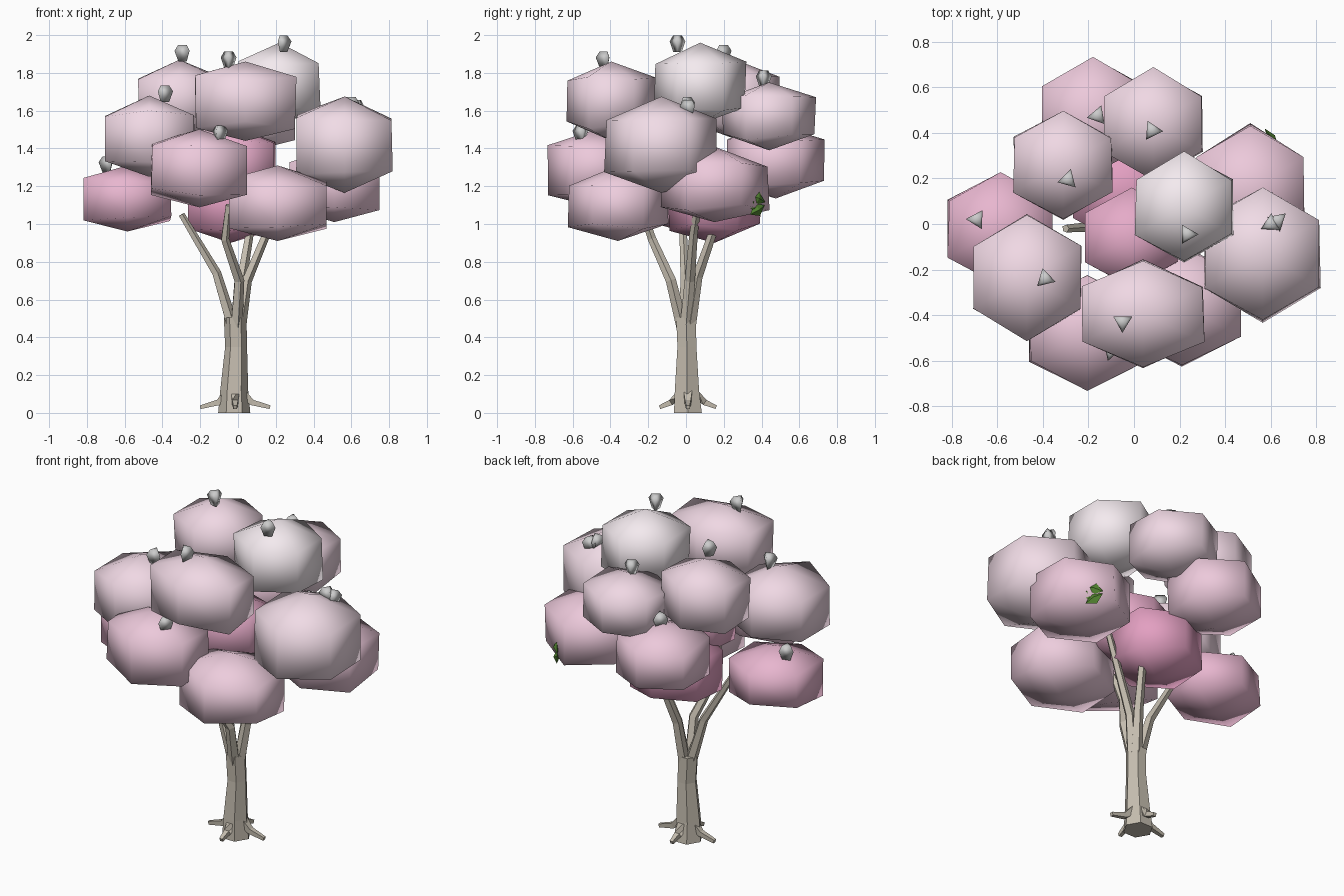
import bpy, bmesh, math, random
from mathutils import Vector

if "Cube" in bpy.data.objects:
    bpy.data.objects.remove(bpy.data.objects["Cube"])

random.seed(4)


def material(name, rgb):
    m = bpy.data.materials.new(name)
    m.diffuse_color = [(c / 255) ** 2.2 for c in rgb] + [1]
    m.use_nodes = True
    m.node_tree.nodes["Principled BSDF"].inputs["Base Color"].default_value = m.diffuse_color
    return m


def finish(name, bm, mat=None, smooth=False):
    bmesh.ops.recalc_face_normals(bm, faces=bm.faces[:])
    me = bpy.data.meshes.new(name)
    for f in bm.faces:
        f.smooth = smooth
    bm.to_mesh(me)
    bm.free()
    ob = bpy.data.objects.new(name, me)
    bpy.context.collection.objects.link(ob)
    if mat:
        me.materials.append(mat)
    return ob


def loft(name, path, radii, sides, mat=None, level=False, turn=0.0, smooth=False):
    """Skin rings of a regular polygon along a path."""
    bm = bmesh.new()
    pts = [Vector(p) for p in path]
    rings = []
    for i, (p, r) in enumerate(zip(pts, radii)):
        d = pts[min(i + 1, len(pts) - 1)] - pts[max(i - 1, 0)]
        if level:
            d = Vector((0, 0, 1))
        d.normalize()
        ref = Vector((0, 1, 0)) if abs(d.y) < 0.8 else Vector((1, 0, 0))
        u = ref.cross(d).normalized()
        v = d.cross(u)
        angles = [turn + 2 * math.pi * k / sides for k in range(sides)]
        rings.append([bm.verts.new(p + (u * math.cos(a) + v * math.sin(a)) * r) for a in angles])
    for a, b in zip(rings, rings[1:]):
        for k in range(sides):
            j = (k + 1) % sides
            bm.faces.new((a[k], a[j], b[j], b[k]))
    bm.faces.new(rings[0][::-1])
    bm.faces.new(rings[-1])
    return finish(name, bm, mat, smooth)


def blossom(name, centre, half, mat):
    """Six-sided rounded clump: two hexagon rings and two poles."""
    bm = bmesh.new()
    c = Vector(centre)

    def vert(x, y, z):
        return bm.verts.new(c + Vector((x * half[0], y * half[1], z * half[2])))

    top, bottom = vert(0, 0, 1), vert(0, 0, -1)
    rings = []
    for z in (0.56, -0.6):
        ring = []
        for k in range(6):
            a = math.pi / 6 + k * math.pi / 3
            s = random.uniform(0.95, 1.0)
            ring.append(vert(math.cos(a) / 0.866 * s, math.sin(a) * s, z + random.uniform(-0.1, 0.1)))
        rings.append(ring)
    up, low = rings
    for k in range(6):
        j = (k + 1) % 6
        bm.faces.new((top, up[k], up[j]))
        bm.faces.new((up[k], low[k], low[j], up[j]))
        bm.faces.new((bottom, low[j], low[k]))
    return finish(name, bm, mat, True)


bark = material("bark", (196, 188, 174))
green = material("leaf_green", (84, 132, 52))

# Trunk
loft("trunk", [(-0.02, 0.01, 0), (-0.02, 0.005, 0.12), (-0.01, 0.005, 0.35), (-0.015, 0, 0.505)],
     [0.085, 0.074, 0.058, 0.06], 6, bark, level=True)

# Roots
for k, (dx, dy) in enumerate([(1, 0), (0, 1), (-1, 0), (0, -1)]):
    reach = 0.185 if dx else 0.15
    path = [(-0.015 + dx * r, 0.01 + dy * r, z) for r, z in ((0.03, 0.11), (0.09, 0.055), (reach, 0.03))]
    loft(f"root_{k}", path, [0.034, 0.022, 0.014], 4, bark, turn=math.pi / 4)

# Branches
branches = [
    [(-0.03, 0, 0.46), (-0.115, -0.005, 0.74), (-0.30, -0.02, 1.05)],
    [(0, 0.02, 0.46), (0.02, 0.06, 0.72), (0.06, 0.14, 0.95), (0.08, 0.2, 1.1)],
    [(-0.01, -0.02, 0.46), (0.005, -0.08, 0.7), (-0.07, -0.18, 0.92), (-0.05, -0.24, 1.1)],
    [(0.01, 0, 0.46), (0.045, 0.02, 0.7), (0.15, 0.04, 0.95), (0.25, 0.07, 1.15)],
]
for k, path in enumerate(branches):
    n = len(path) - 1
    loft(f"branch_{k}", path, [0.034 - 0.016 * i / n for i in range(n + 1)], 5, bark)

# Blossom clumps: centre, half sizes, whiteness
clumps = [
    ((-0.585, -0.02, 1.135), (0.235, 0.255, 0.175), 0.3),
    ((-0.47, -0.235, 1.465), (0.24, 0.28, 0.215), 0.75),
    ((-0.31, 0.26, 1.66), (0.22, 0.245, 0.21), 0.75),
    ((0.04, -0.395, 1.65), (0.27, 0.245, 0.21), 0.75),
    ((0.22, 0.075, 1.745), (0.217, 0.247, 0.215), 1.0),
    ((0.565, -0.13, 1.42), (0.257, 0.305, 0.255), 0.8),
    ((-0.205, -0.475, 1.295), (0.255, 0.26, 0.207), 0.55),
    ((0.21, -0.36, 1.11), (0.26, 0.27, 0.2), 0.6),
    ((0.51, 0.15, 1.21), (0.24, 0.295, 0.2), 0.55),
    ((0.085, 0.44, 1.57), (0.22, 0.25, 0.18), 0.75),
    ((-0.18, 0.475, 1.33), (0.23, 0.265, 0.195), 0.55),
    ((-0.04, 0.15, 1.11), (0.23, 0.25, 0.21), 0.0),
    ((-0.01, -0.06, 1.31), (0.21, 0.22, 0.2), 0.15),
]
pink, pale = (226, 158, 192), (244, 234, 239)
for k, (c, h, t) in enumerate(clumps):
    blossom(f"blossom_{k}", c, h, material(f"pink_{k}", [a + (b - a) * t for a, b in zip(pink, pale)]))

# Grey three-sided buds on top of the clumps
buds = [(0.235, -0.045, 1.955), (-0.29, 0.195, 1.905), (-0.05, -0.43, 1.87), (-0.39, -0.24, 1.69),
        (-0.69, 0.02, 1.315), (-0.1, -0.555, 1.48), (0.6, 0.0, 1.63), (0.63, 0.015, 1.615),
        (0.08, 0.41, 1.77), (-0.16, 0.475, 1.54)]
for k, (x, y, z) in enumerate(buds):
    loft(f"bud_{k}", [(x, y, z - 0.045), (x, y, z + 0.012), (x, y, z + 0.042)],
         [0.026, 0.048, 0.028], 3, turn=k * 1.3, level=True, smooth=True)

# Small leaves on the back right clump
side = Vector((0.6, -0.8, 0))
out = Vector((0.8, 0.6, 0))
for k, (s, z, tilt) in enumerate([(-0.01, 1.135, 1.2), (0.03, 1.115, 0.5), (-0.01, 1.075, -1.1)]):
    bm = bmesh.new()
    base = Vector((0.61, 0.37, z)) + side * s
    along = Vector((0, 0, 1)) * math.cos(tilt) + side * math.sin(tilt)
    across = along.cross(out)
    pts = [base - along * 0.055, base + across * 0.036, base + along * 0.055, base - across * 0.036]
    ring = [bm.verts.new(p) for p in pts]
    for tip in (base + out * 0.018, base - out * 0.018):
        m = bm.verts.new(tip)
        for i in range(4):
            bm.faces.new((ring[i], ring[(i + 1) % 4], m))
    finish(f"leaf_{k}", bm, green)
